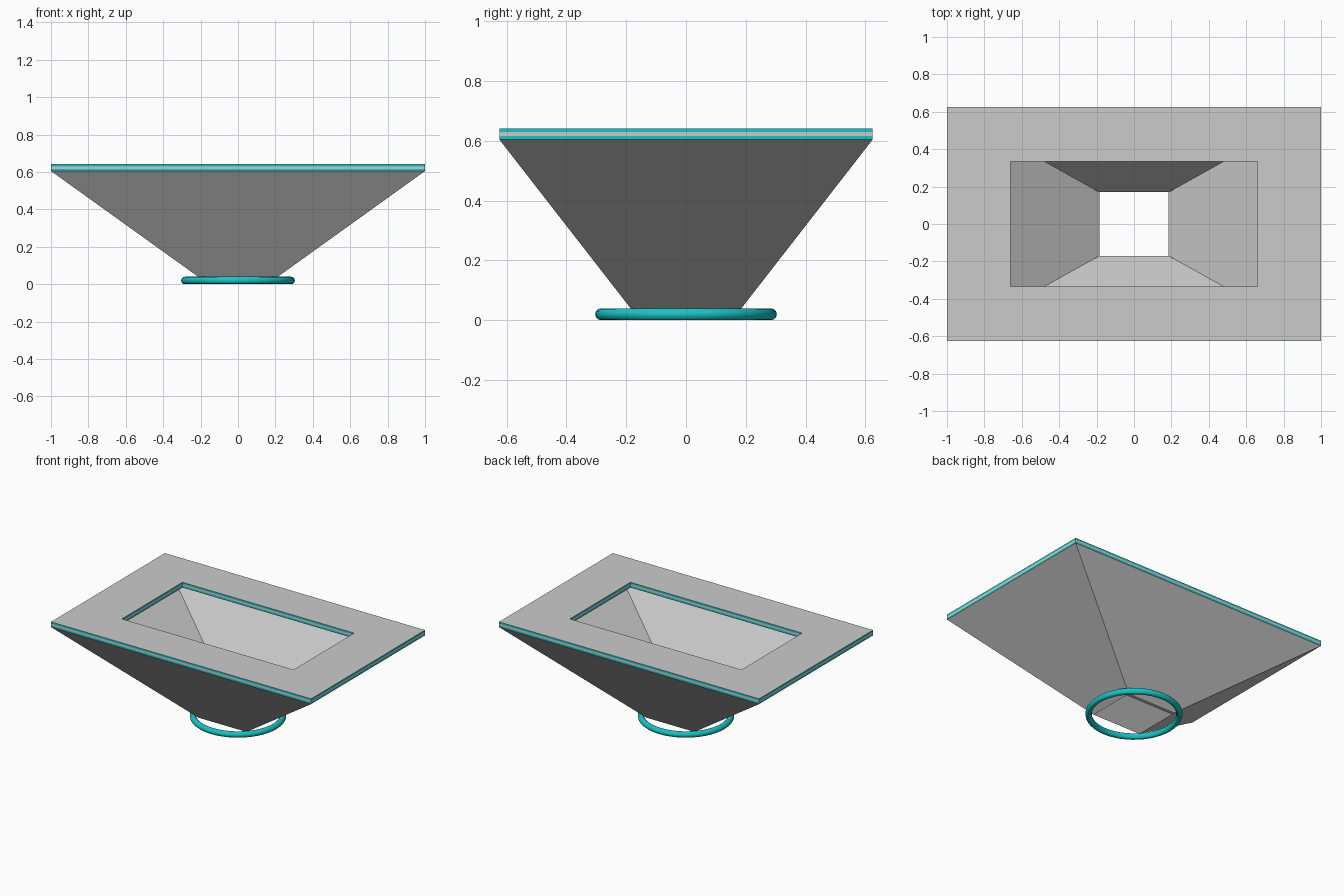
import bpy

if "Cube" in bpy.data.objects:
    bpy.data.objects.remove(bpy.data.objects["Cube"])


def material(name, rgb):
    m = bpy.data.materials.new(name)
    m.diffuse_color = (*rgb, 1)
    m.use_nodes = True
    m.node_tree.nodes["Principled BSDF"].inputs["Base Color"].default_value = m.diffuse_color
    return m


grey = material("grey", (0.6, 0.6, 0.6))
teal = material("teal", (0.01, 0.55, 0.56))


def rect_loft(name, sections, mats, bands=None, closed=False):
    """Skin a run of rectangles given as (half x, half y, z)."""
    verts = [(sx * x, sy * y, z) for x, y, z in sections
             for sx, sy in ((-1, -1), (1, -1), (1, 1), (-1, 1))]
    n = len(sections)
    faces, slots = [], []
    for i in range(n if closed else n - 1):
        a, b = 4 * i, 4 * ((i + 1) % n)
        for k in range(4):
            j = (k + 1) % 4
            faces.append((a + k, a + j, b + j, b + k))
            slots.append(bands[i] if bands else 0)
    me = bpy.data.meshes.new(name)
    me.from_pydata(verts, [], faces)
    for m in mats:
        me.materials.append(m)
    for p, s in zip(me.polygons, slots):
        p.material_index = s
    ob = bpy.data.objects.new(name, me)
    bpy.context.collection.objects.link(ob)
    return ob


# Top frame: grey slab with a hole, thin teal bands along inner and outer edges
levels = (0.605, 0.617, 0.63, 0.642)
outer = [(1.0, 0.625, z) for z in levels]
inner = [(0.66, 0.333, z) for z in reversed(levels)]
rect_loft("top_frame", outer + inner, [grey, teal],
          bands=[1, 0, 1, 0, 1, 0, 1, 0], closed=True)

# Hopper: open single-skin funnel tapering from the frame to the outlet
rect_loft("hopper_funnel", [(0.185, 0.17, 0.02), (1.0, 0.625, 0.605)], [grey])

# Round base ring around the outlet
bpy.ops.mesh.primitive_torus_add(major_radius=0.284, minor_radius=0.02,
                                 major_segments=48, minor_segments=12,
                                 location=(0, 0, 0.02))
ring = bpy.context.object
ring.name = "base_ring"
ring.data.materials.append(teal)
bpy.ops.object.shade_smooth_by_angle()
